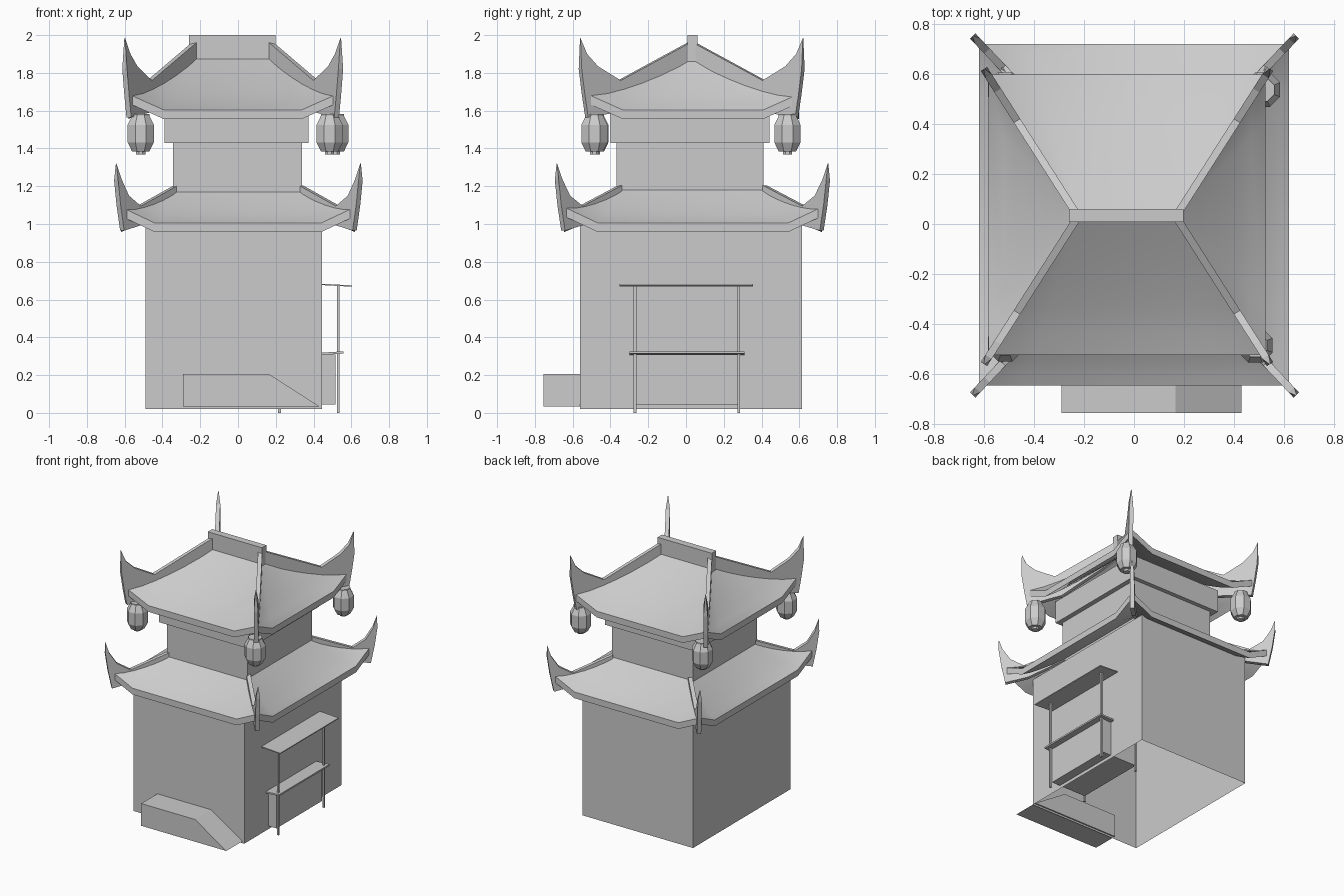
import bpy, bmesh, math
from mathutils import Vector

cube = bpy.data.objects.get("Cube")
if cube:
    bpy.data.objects.remove(cube)

grey = bpy.data.materials.new("plain_grey")
grey.use_nodes = True
colour = (0.6, 0.6, 0.6, 1)
grey.diffuse_color = colour
grey.node_tree.nodes["Principled BSDF"].inputs["Base Color"].default_value = colour


def finish(name, bm, smooth=False):
    bmesh.ops.recalc_face_normals(bm, faces=bm.faces)
    mesh = bpy.data.meshes.new(name)
    bm.to_mesh(mesh)
    bm.free()
    mesh.materials.append(grey)
    obj = bpy.data.objects.new(name, mesh)
    bpy.context.collection.objects.link(obj)
    if smooth:
        bpy.ops.object.select_all(action='DESELECT')
        obj.select_set(True)
        bpy.context.view_layer.objects.active = obj
        bpy.ops.object.shade_smooth_by_angle(angle=math.radians(25))
    return obj


def box(name, x, y, z, open_bottom=False):
    bm = bmesh.new()
    bmesh.ops.create_cube(bm, size=1)
    for v in bm.verts:
        v.co = Vector([r[0] if c < 0 else r[1] for c, r in zip(v.co, (x, y, z))])
    if open_bottom:
        bm.normal_update()
        bmesh.ops.delete(bm, geom=[f for f in bm.faces if f.normal.z < -0.9],
                         context='FACES_ONLY')
    return finish(name, bm)


def prism(name, front, back):
    """Solid between two matching outlines."""
    bm = bmesh.new()
    a = [bm.verts.new(p) for p in front]
    b = [bm.verts.new(p) for p in back]
    bm.faces.new(a)
    bm.faces.new(b)
    for i in range(len(a)):
        j = (i + 1) % len(a)
        bm.faces.new((a[i], a[j], b[j], b[i]))
    return finish(name, bm)


def roof(name, centre, eave, top, z_eave, z_top, lift, bend, rows=6, thick=0.048):
    """Hipped skirt with straight eaves in plan and upturned corners."""
    bm = bmesh.new()

    def ring(t, drop):
        hx, hy = (e + (p - e) * t for e, p in zip(eave, top))
        d = bend * (1 - t)
        z = z_eave + (z_top - z_eave) * t ** 1.2 - drop
        up = z + lift * (1 - t) ** 1.5
        pts = []
        for sx, sy in ((-1, -1), (1, -1), (1, 1), (-1, 1)):
            along_x = (sx * (hx - d), sy * hy, z)
            along_y = (sx * hx, sy * (hy - d), z)
            corner = (sx * hx, sy * hy, up)
            order = (along_y, corner, along_x) if sx == sy else (along_x, corner, along_y)
            pts += order
        return [bm.verts.new((x + centre[0], y + centre[1], h)) for x, y, h in pts]

    rings = [ring(i / rows, 0) for i in range(rows + 1)]
    rings += [ring(i / rows, thick) for i in reversed(range(rows + 1))]
    for k, r in enumerate(rings):
        s = rings[(k + 1) % len(rings)]
        for i in range(len(r)):
            j = (i + 1) % len(r)
            bm.faces.new((r[i], r[j], s[j], s[i]))
    return finish(name, bm, True)


def horns(name, centre, start, tip, profile):
    """Four hip blades that curl up to a point beyond the corners."""
    z_tip = max(profile[1:], key=lambda p: (p[0], p[1]))[1]
    for sx, sx_name in ((-1, "right"), (1, "left")):
        for sy, sy_name in ((-1, "front"), (1, "back")):
            a = Vector((centre[0] + sx * start[0], centre[1] + sy * start[1], 0))
            b = Vector((centre[0] + sx * tip[0], centre[1] + sy * tip[1], 0))
            side = (b - a).cross(Vector((0, 0, 1))).normalized()
            outlines = ([], [])
            for t, z in profile:
                half = 0.002 if (t == 1 and z == z_tip) else 0.015
                p = a.lerp(b, t) + Vector((0, 0, z))
                outlines[0].append(p + side * half)
                outlines[1].append(p - side * half)
            prism(f"{name}_{sy_name}_{sx_name}", *outlines)


def lantern(name, x, y):
    bm = bmesh.new()
    rings = []
    for r, z in ((0.026, 1.368), (0.026, 1.385), (0.05, 1.385), (0.075, 1.432),
                 (0.075, 1.525), (0.05, 1.572), (0.05, 1.583)):
        rings.append([bm.verts.new((x + r * math.cos(a), y + r * math.sin(a), z))
                      for a in (math.tau * (i + 0.5) / 8 for i in range(8))])
    for r, s in zip(rings, rings[1:]):
        for i in range(8):
            j = (i + 1) % 8
            bm.faces.new((r[i], r[j], s[j], s[i]))
    bm.faces.new(rings[0])
    bm.faces.new(rings[-1])
    finish(name, bm)


# Storeys
box("lower_walls", (-0.49, 0.445), (-0.56, 0.615), (0.02, 1.02), open_bottom=True)
box("upper_walls", (-0.345, 0.338), (-0.367, 0.41), (1.1, 1.45))
box("upper_beam", (-0.388, 0.374), (-0.4, 0.442), (1.43, 1.6))

# Roofs and ridge
roof("lower_roof", (0, 0.037), (0.62, 0.683), (0.33, 0.38), 1.005, 1.185, 0.085, 0.18)
roof("upper_roof", (-0.028, 0.037), (0.553, 0.56), (0.205, 0.02), 1.603, 1.88, 0.085, 0.19)
box("roof_ridge", (-0.26, 0.198), (0.007, 0.06), (1.855, 2.0))

# Curled hip blades
horns("lower_horn", (0.002, 0.034), (0.33, 0.382), (0.647, 0.718),
      [(0, 1.205), (0.62, 1.095), (0.82, 1.15), (0.94, 1.235), (1, 1.32),
       (1, 1.23), (0.96, 1.1), (0.9, 0.965), (0.55, 1.0), (0, 1.12)])
horns("upper_horn", (-0.028, 0.03), (0.205, 0.015), (0.572, 0.59),
      [(0, 1.96), (0.64, 1.76), (0.85, 1.835), (0.95, 1.9), (1, 1.985),
       (1, 1.82), (0.97, 1.68), (0.94, 1.565), (0.57, 1.6), (0, 1.82)])

# Lanterns under the upper corners
lantern("lantern_front_left", 0.485, -0.485)
lantern("lantern_back_left", 0.515, 0.537)
lantern("lantern_front_right", -0.515, -0.48)
lantern("lantern_back_right", -0.515, 0.537)

# Front ramp
ramp = ((-0.29, 0.035), (-0.29, 0.205), (0.165, 0.205), (0.43, 0.035))
prism("front_ramp", [(x, -0.755, z) for x, z in ramp], [(x, -0.55, z) for x, z in ramp])

# Market stall on the side wall
for y, end in ((-0.27, "front"), (0.28, "back")):
    for x, row in ((0.22, "inner"), (0.53, "outer")):
        box(f"stall_post_{end}_{row}", (x - 0.007, x + 0.007), (y - 0.007, y + 0.007), (0, 0.672))
box("stall_cabinet", (0.22, 0.515), (-0.27, 0.28), (0.045, 0.31))
for name, x1, y0, y1, z0, z1, h in (("stall_counter", 0.558, -0.3, 0.31, 0.304, 0.314, 0.012),
                                    ("stall_canopy", 0.603, -0.352, 0.355, 0.679, 0.668, 0.007)):
    slab = ((0.4, z0), (x1, z1), (x1, z1 + h), (0.4, z0 + h))
    prism(name, [(x, y0, z) for x, z in slab], [(x, y1, z) for x, z in slab])
